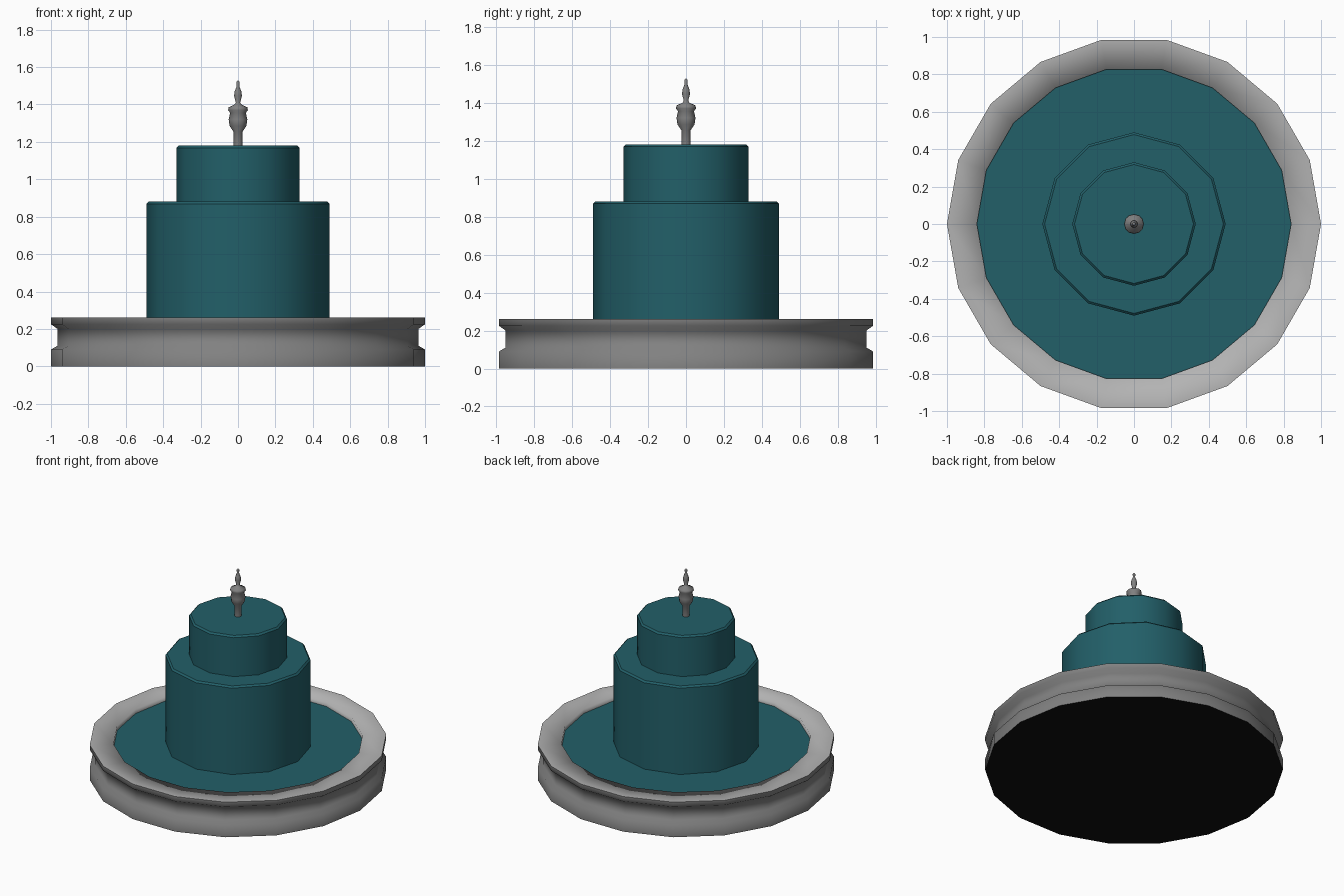
import bpy, bmesh
from math import cos, sin, tau, radians

if "Cube" in bpy.data.objects:
    bpy.data.objects.remove(bpy.data.objects["Cube"])


def material(name, r, g, b):
    m = bpy.data.materials.new(name)
    m.diffuse_color = (r, g, b, 1)
    m.use_nodes = True
    m.node_tree.nodes["Principled BSDF"].inputs["Base Color"].default_value = m.diffuse_color
    return m


def lathe(name, profile, sides, mat, angle=40):
    """Revolve (radius, z) points; radius 0 makes a pole."""
    bm = bmesh.new()
    rings = []
    for r, z in profile:
        if r == 0:
            rings.append([bm.verts.new((0, 0, z))] * sides)
        else:
            rings.append([bm.verts.new((r * cos(tau * i / sides), r * sin(tau * i / sides), z))
                          for i in range(sides)])
    for a, b in zip(rings, rings[1:]):
        for i in range(sides):
            j = (i + 1) % sides
            bm.faces.new(list(dict.fromkeys([a[i], a[j], b[j], b[i]])))
    me = bpy.data.meshes.new(name)
    bm.to_mesh(me)
    bm.free()
    ob = bpy.data.objects.new(name, me)
    bpy.context.collection.objects.link(ob)
    me.materials.append(mat)
    bpy.ops.object.select_all(action='DESELECT')
    ob.select_set(True)
    bpy.context.view_layer.objects.active = ob
    bpy.ops.object.shade_smooth_by_angle(angle=radians(angle))
    return ob


water = material("water", 0.016, 0.115, 0.14)
stone = material("stone", 0.22, 0.22, 0.22)
rim_stone = material("rim_stone", 0.45, 0.45, 0.45)
dark = material("underside", 0.005, 0.005, 0.005)

# Stone basin: dark underside, grooved outer wall, rim with inner wall
lathe("basin_underside", [(0, 0), (1, 0)], 18, dark)
lathe("basin_wall", [(1, 0), (1, 0.09), (0.965, 0.11), (0.965, 0.2),
                     (1, 0.225), (1, 0.26)], 18, stone, 80)
lathe("basin_rim", [(1, 0.26), (0.84, 0.26), (0.84, 0.225)], 18, rim_stone, 100)

# Pool surface
lathe("pool_water", [(0.84, 0.228), (0, 0.228)], 18, water)

# Two stacked columns of falling water with softened top edges
for name, r, z0, z1 in (("lower_water", 0.49, 0.228, 0.88),
                        ("upper_water", 0.33, 0.88, 1.18)):
    lathe(name, [(r, z0), (r, z1 - 0.012), (r - 0.012, z1), (0, z1)], 12, water)

# Turned nozzle on top
lathe("nozzle", [(0.025, 1.17), (0.025, 1.255), (0.045, 1.285), (0.05, 1.32),
                 (0.042, 1.355), (0.053, 1.37), (0.05, 1.385), (0.018, 1.4),
                 (0.012, 1.412), (0.021, 1.445), (0.018, 1.47), (0.008, 1.495),
                 (0.009, 1.52), (0, 1.53)], 12, stone, 100)
